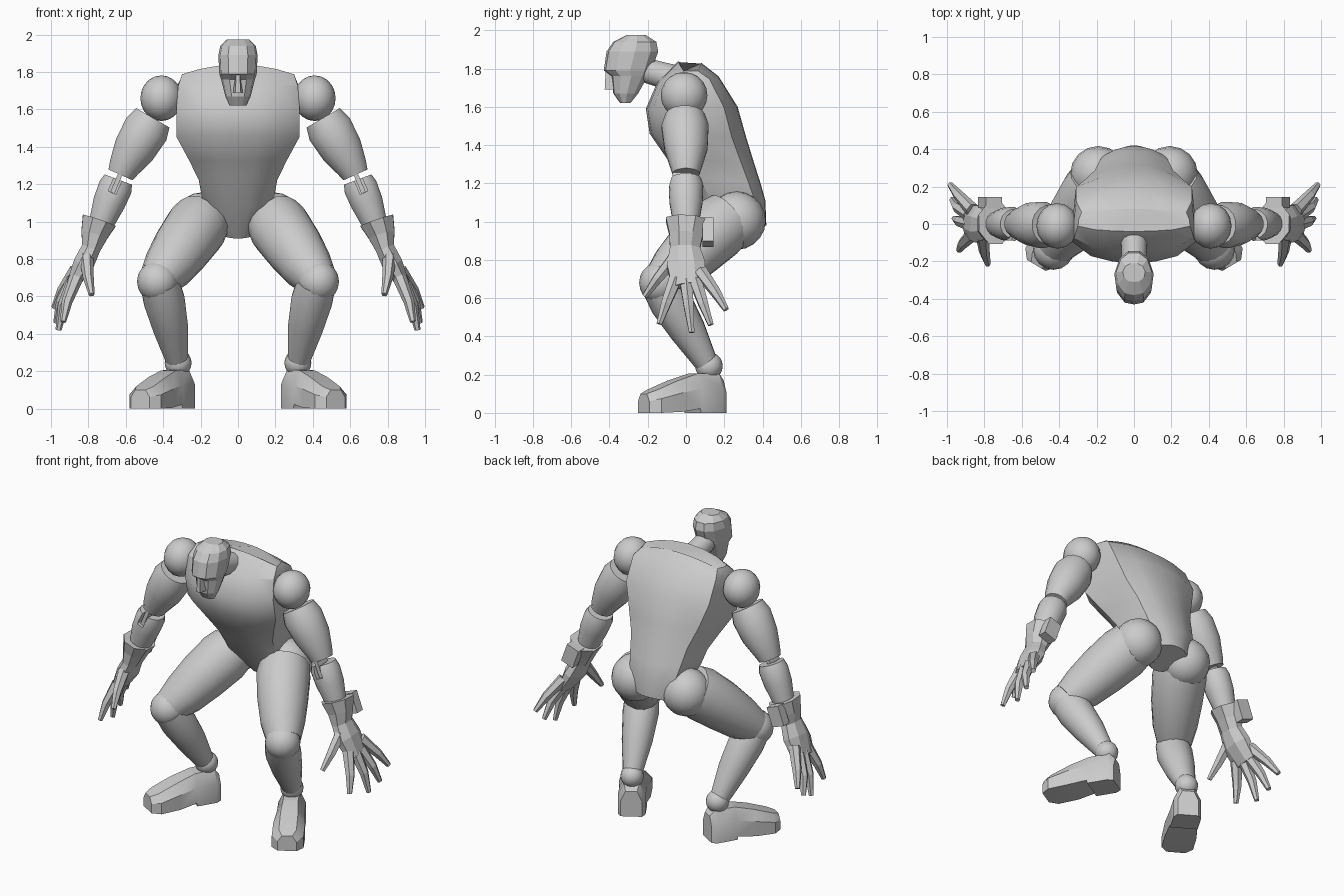
import bpy, math
from mathutils import Vector

if "Cube" in bpy.data.objects:
    bpy.data.objects.remove(bpy.data.objects["Cube"])


def finish(ob, angle=30, mirror=True):
    bpy.ops.object.select_all(action='DESELECT')
    ob.select_set(True)
    bpy.context.view_layer.objects.active = ob
    bpy.ops.object.mode_set(mode='EDIT')
    bpy.ops.mesh.select_all(action='SELECT')
    bpy.ops.mesh.normals_make_consistent(inside=False)
    bpy.ops.object.mode_set(mode='OBJECT')
    if angle:
        bpy.ops.object.shade_smooth_by_angle(angle=math.radians(angle))
    if mirror:
        ob.modifiers.new("Mirror", 'MIRROR').use_mirror_merge = False
    return ob


def loft(name, rings, angle=30, mirror=True):
    """Skin a list of equal-length rings and cap both ends."""
    n = len(rings[0])
    faces = [(i * n + j, i * n + (j + 1) % n, (i + 1) * n + (j + 1) % n, (i + 1) * n + j)
             for i in range(len(rings) - 1) for j in range(n)]
    last = (len(rings) - 1) * n
    faces += [tuple(range(n)), tuple(range(last, last + n))]
    me = bpy.data.meshes.new(name)
    me.from_pydata([tuple(v) for r in rings for v in r], [], faces)
    ob = bpy.data.objects.new(name, me)
    bpy.context.collection.objects.link(ob)
    return finish(ob, angle, mirror)


def tube(name, pts, radii, n=16, angle=35, mirror=True):
    """Tapered tube through pts; a radius may be a (y, thickness) pair."""
    pts = [Vector(p) for p in pts]
    rings = []
    for i, p in enumerate(pts):
        d = (pts[min(i + 1, len(pts) - 1)] - pts[max(i - 1, 0)]).normalized()
        ref = Vector((0, 1, 0)) if abs(d.y) < 0.8 else Vector((1, 0, 0))
        u = (ref - d * ref.dot(d)).normalized()
        v = d.cross(u)
        a, b = radii[i] if isinstance(radii[i], tuple) else (radii[i], radii[i])
        angs = [2 * math.pi * (k + 0.5) / n for k in range(n)]
        rings.append([p + u * a * math.cos(t) + v * b * math.sin(t) for t in angs])
    return loft(name, rings, angle, mirror)


def ball(name, loc, r, scale=(1, 1, 1)):
    bpy.ops.mesh.primitive_uv_sphere_add(segments=16, ring_count=10, radius=r)
    ob = bpy.context.object
    ob.name = name
    for v in ob.data.vertices:
        v.co = Vector([c * s for c, s in zip(v.co, scale)]) + Vector(loc)
    return finish(ob, 40)


def box(name, loc, size, rot_y=0, mirror=True):
    bpy.ops.mesh.primitive_cube_add(size=1, location=loc, rotation=(0, rot_y, 0), scale=size)
    ob = bpy.context.object
    ob.name = name
    bpy.ops.object.transform_apply(location=True, rotation=True, scale=True)
    return finish(ob, 0, mirror)


def mirrored(half):
    """Close a half section (running from the centre line and back) into a ring."""
    return half + [(-x, y, z) for x, y, z in reversed(half) if x > 1e-5]


# Torso: front point, back point, front half width, back half width, side drop
SECTIONS = [
    ((-0.04, 1.84), (0.08, 1.83), 0.30, 0.28, 0.05),
    ((-0.15, 1.73), (0.17, 1.76), 0.32, 0.31, 0.01),
    ((-0.21, 1.59), (0.27, 1.60), 0.33, 0.31, 0),
    ((-0.19, 1.46), (0.315, 1.44), 0.33, 0.26, 0),
    ((-0.10, 1.33), (0.355, 1.31), 0.26, 0.21, 0),
    ((-0.03, 1.23), (0.39, 1.20), 0.21, 0.19, 0),
    ((0.06, 1.08), (0.415, 1.11), 0.185, 0.17, 0),
    ((0.20, 0.91), (0.42, 0.98), 0.08, 0.10, 0),
]
rings = []
for f, b, w, bw, drop in SECTIONS:
    half = []
    for t, x in ((0, 0), (0.02, 0.35 * w), (0.08, 0.7 * w), (0.24, w), (0.55, (w + bw) / 2 + 0.005),
                 (0.85, bw), (0.95, 0.6 * bw), (0.99, 0.3 * bw), (1, 0)):
        half.append((x, f[0] + (b[0] - f[0]) * t,
                     f[1] + (b[1] - f[1]) * t - drop * (x / w) ** 2))
    rings.append(mirrored(half))
loft("torso", rings, 32, False)

# Head: height, front, back, half width
rings = []
for z, f, b, w in ((1.62, -0.345, -0.29, 0.045), (1.67, -0.38, -0.25, 0.068),
                   (1.76, -0.39, -0.20, 0.09), (1.79, -0.43, -0.18, 0.10),
                   (1.89, -0.415, -0.145, 0.105), (1.94, -0.38, -0.155, 0.095),
                   (1.975, -0.31, -0.21, 0.06)):
    rings.append(mirrored([(x * w, f + (b - f) * t, z) for t, x in
                           ((0, 0), (0.04, 0.5), (0.25, 0.9), (0.55, 1), (0.85, 0.75), (1, 0.3))]))
# the centre-line front vertex is shared, so the ring stays a simple polygon
loft("head", rings, 0, False)
loft("nose", [[(-0.012, -0.38, 1.79), (0.012, -0.38, 1.79), (0.010, -0.42, 1.79), (-0.010, -0.42, 1.79)],
              [(-0.028, -0.37, 1.69), (0.028, -0.37, 1.69), (0.014, -0.425, 1.69), (-0.014, -0.425, 1.69)]],
     0, False)
tube("neck", [(0, -0.24, 1.80), (0, -0.12, 1.765), (0, 0.02, 1.72)], [0.065, 0.07, 0.085], 12, 35, False)

# Arms
ball("shoulder_ball", (0.41, -0.01, 1.66), 0.122, (0.92, 1, 1))
tube("upper_arm", [(0.455, -0.005, 1.555), (0.49, -0.005, 1.495), (0.555, 0, 1.385), (0.61, 0, 1.29), (0.628, 0, 1.25)],
     [0.105, 0.125, 0.115, 0.085, 0.072])
cut = box("slot_cutter", (0.65, -0.05, 1.21), (0.045, 0.12, 0.12), 0.4 * -1, False)
cut.hide_render = True
cut.hide_viewport = False
cut.display_type = 'WIRE'
forearm = tube("forearm", [(0.640, 0, 1.225), (0.655, 0, 1.185), (0.69, 0, 1.10), (0.735, 0, 0.98)],
               [0.08, 0.092, 0.088, 0.066])
slot = forearm.modifiers.new("Slot", 'BOOLEAN')
slot.operation, slot.object, slot.solver = 'DIFFERENCE', cut, 'EXACT'
forearm.modifiers.move(1, 0)
box("elbow_hinge", (0.648, -0.02, 1.21), (0.024, 0.10, 0.12), -0.4)
bpy.context.view_layer.update()
bpy.context.view_layer.objects.active = forearm
forearm.select_set(True)
bpy.ops.object.modifier_apply(modifier="Slot")
bpy.data.objects.remove(cut)

# Gloves
tube("glove_palm", [(0.742, 0.005, 1.005), (0.768, 0.0, 0.93), (0.785, -0.005, 0.86),
                    (0.825, 0, 0.775), (0.885, 0.015, 0.665)],
     [(0.12, 0.10), (0.095, 0.078), (0.085, 0.055), (0.108, 0.06), (0.095, 0.035)], 8, 0)
box("cuff_tab", (0.77, 0.115, 0.945), (0.09, 0.06, 0.13), -0.35)
FINGERS = {
    "thumb": ((0.81, -0.06, 0.81), (0.80, -0.15, 0.70), (0.782, -0.215, 0.61)),
    "index_finger": ((0.865, -0.055, 0.70), (0.915, -0.105, 0.57), (0.935, -0.14, 0.465)),
    "middle_finger": ((0.875, 0.0, 0.69), (0.935, 0.015, 0.55), (0.96, 0.03, 0.42)),
    "ring_finger": ((0.88, 0.05, 0.69), (0.945, 0.09, 0.57), (0.972, 0.13, 0.46)),
    "little_finger": ((0.865, 0.075, 0.74), (0.94, 0.155, 0.63), (0.983, 0.21, 0.54)),
}
for name, pts in FINGERS.items():
    tube(name, pts, [0.038, 0.029, 0.016], 6, 0)

# Legs
ball("hip_ball", (0.19, 0.265, 1.005), 0.152)
tube("thigh", [(0.195, 0.225, 1.01), (0.225, 0.165, 0.965), (0.30, 0.05, 0.86), (0.37, -0.05, 0.76), (0.425, -0.12, 0.69)],
     [0.155, 0.168, 0.158, 0.138, 0.108])
ball("knee_ball", (0.43, -0.135, 0.68), 0.11)
tube("shin", [(0.42, -0.13, 0.67), (0.395, -0.08, 0.58), (0.36, 0.01, 0.43), (0.325, 0.11, 0.255)],
     [0.105, 0.112, 0.095, 0.06])
ball("ankle_ball", (0.32, 0.12, 0.245), 0.072)

# Feet: distance along foot, half width, height, underside height
along, across = Vector((0.51, -0.86, 0)), Vector((0.86, 0.51, 0))
rings = []
for s, w, h, zb in ((-0.225, 0.065, 0.17, 0), (-0.19, 0.085, 0.21, 0), (-0.06, 0.085, 0.205, 0),
                    (-0.055, 0.085, 0.204, 0.022), (0.06, 0.098, 0.17, 0.006),
                    (0.19, 0.098, 0.12, 0), (0.24, 0.058, 0.10, 0)):
    c = Vector((0.40, -0.015, 0)) + along * s
    prof = ((-w, zb), (w, zb), (w, 0.62 * h), (0.55 * w, h), (-0.55 * w, h), (-w, 0.62 * h))
    rings.append([c + across * x + Vector((0, 0, z)) for x, z in prof])
loft("shoe", rings, 30)
